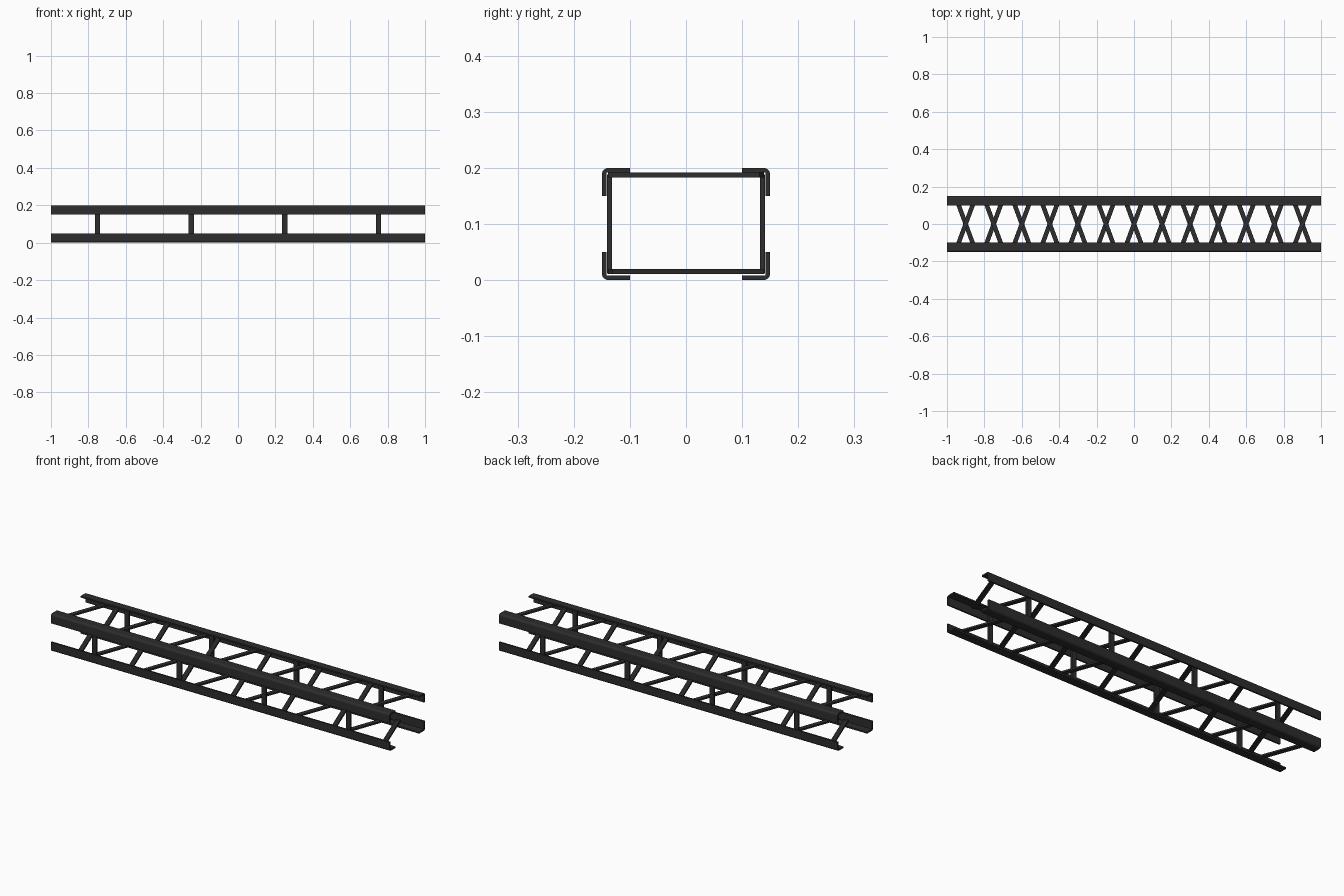
import bpy, bmesh, math
from mathutils import Matrix, Vector

if "Cube" in bpy.data.objects:
    bpy.data.objects.remove(bpy.data.objects["Cube"])

mat = bpy.data.materials.new("dark steel")
mat.diffuse_color = (0.026, 0.026, 0.026, 1)
mat.use_nodes = True
mat.node_tree.nodes["Principled BSDF"].inputs["Base Color"].default_value = mat.diffuse_color

LEG, T, R = 0.05, 0.008, 0.012   # angle leg, thickness, corner radius


def finish(bm, name):
    bmesh.ops.recalc_face_normals(bm, faces=bm.faces[:])
    me = bpy.data.meshes.new(name)
    bm.to_mesh(me)
    bm.free()
    ob = bpy.data.objects.new(name, me)
    bpy.context.collection.objects.link(ob)
    me.materials.append(mat)
    return ob


def angle_chord(name, sy, top):
    # L profile measured inward from the outer corner, extruded along x
    arc = [(R - R * math.cos(a), R - R * math.sin(a))
           for a in [i * math.pi / 12 for i in range(7)]]
    pts = [(0, LEG)] + arc + [(LEG, 0), (LEG, T), (T, T), (T, LEG)]
    bm = bmesh.new()
    vs = [bm.verts.new((-1, sy * (0.15 - u), 0.2 - v if top else v)) for u, v in pts]
    f = bm.faces.new(vs)
    ext = bmesh.ops.extrude_face_region(bm, geom=[f])["geom"]
    bmesh.ops.translate(bm, vec=(2, 0, 0),
                        verts=[e for e in ext if isinstance(e, bmesh.types.BMVert)])
    return finish(bm, name)


def bar(bm, a, b, width, thick, normal):
    # flat bar from a to b, thin along the given normal
    a, b, n = Vector(a), Vector(b), Vector(normal)
    d = b - a
    x = d.normalized()
    y = n.cross(x)
    rot = Matrix((x, y, n)).transposed().to_4x4()
    m = Matrix.Translation((a + b) / 2) @ rot @ Matrix.Diagonal((d.length, width, thick, 1))
    bmesh.ops.create_cube(bm, size=1, matrix=m)


# four corner angles
for sy, side in ((-1, "front"), (1, "back")):
    for top in (False, True):
        angle_chord(f"{side}_{'top' if top else 'bottom'}_angle", sy, top)

# zigzag lacing, opposite phase on top and bottom
for name, z, phase in (("top_lacing", 0.187, 1), ("bottom_lacing", 0.0155, -1)):
    bm = bmesh.new()
    for i in range(13):
        x = -0.9 + 0.15 * i
        s = phase * (1 if i % 2 == 0 else -1) * 0.05
        bar(bm, (x - s, -0.135, z), (x + s, 0.135, z), 0.024, 0.009, (0, 0, 1))
    finish(bm, name)

# upright plates on both sides
for sy, side in ((-1, "front"), (1, "back")):
    bm = bmesh.new()
    for x in (-0.75, -0.25, 0.25, 0.75):
        bar(bm, (x, sy * 0.1365, 0.012), (x, sy * 0.1365, 0.188), 0.027, 0.009, (0, 1, 0))
    finish(bm, f"{side}_posts")
